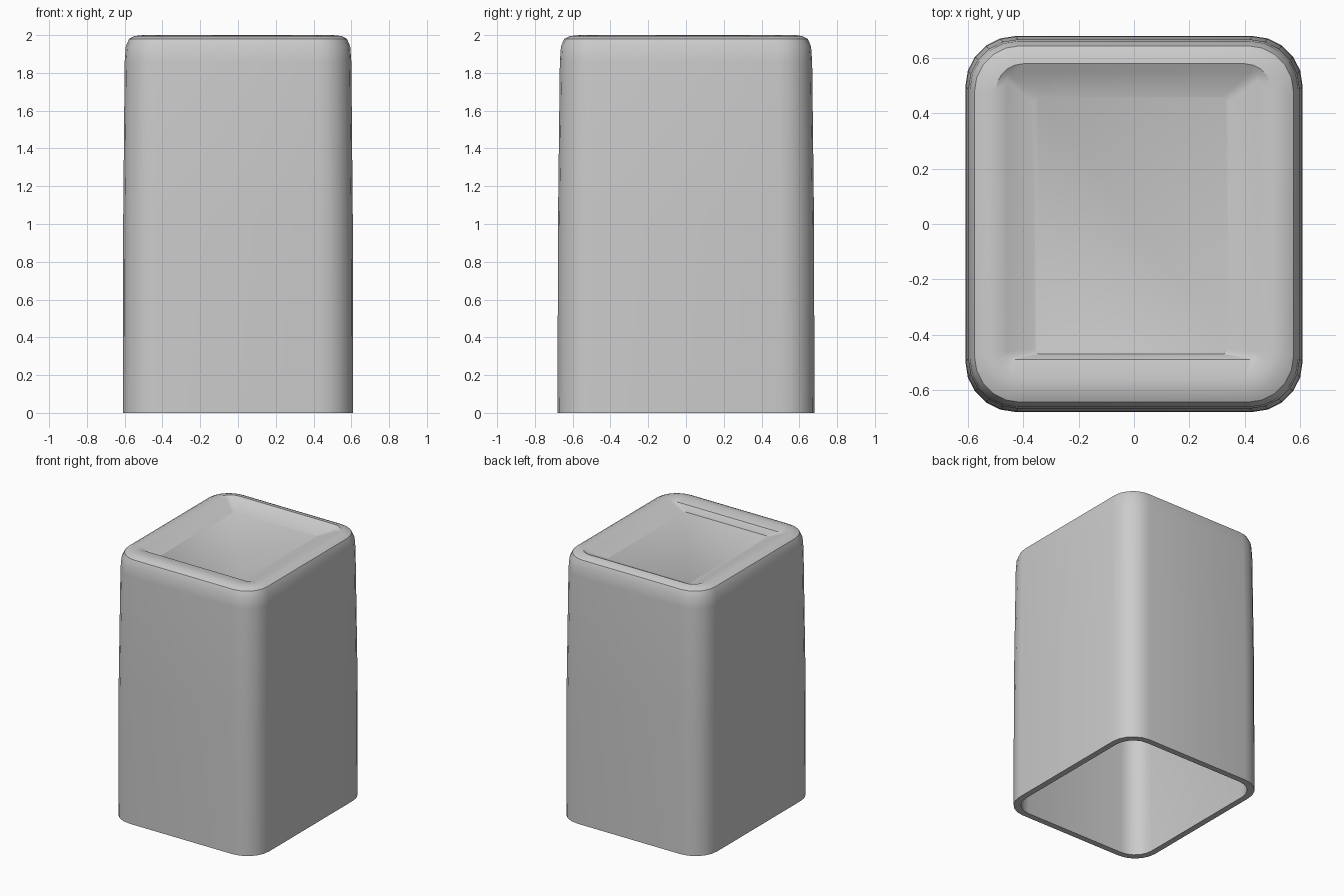
import bpy, bmesh, math

if "Cube" in bpy.data.objects:
    bpy.data.objects.remove(bpy.data.objects["Cube"])


def ring(bm, z, x0, x1, y0, y1, r, seg=5):
    """Rounded rectangle loop of vertices at height z."""
    pts = []
    corners = [(x1 - r, y1 - r, 0), (x0 + r, y1 - r, 90),
               (x0 + r, y0 + r, 180), (x1 - r, y0 + r, 270)]
    for cx, cy, a0 in corners:
        for i in range(seg + 1):
            a = math.radians(a0 + 90 * i / seg)
            pts.append(bm.verts.new((cx + r * math.cos(a), cy + r * math.sin(a), z)))
    return pts


def loft(name, sections):
    """Skin consecutive rings and cap both ends."""
    bm = bmesh.new()
    rings = [ring(bm, *s) for s in sections]
    for a, b in zip(rings, rings[1:]):
        n = len(a)
        for i in range(n):
            j = (i + 1) % n
            bm.faces.new((a[i], a[j], b[j], b[i]))
    bm.faces.new(rings[0])
    bm.faces.new(rings[-1])
    bmesh.ops.recalc_face_normals(bm, faces=bm.faces)
    me = bpy.data.meshes.new(name)
    bm.to_mesh(me)
    bm.free()
    ob = bpy.data.objects.new(name, me)
    bpy.context.collection.objects.link(ob)
    return ob


def sym(z, hx, hy, r):
    return (z, -hx, hx, -hy, hy, r)


sections = [
    # inner cavity, ceiling down to the open base
    sym(1.90, 0.53, 0.60, 0.13),
    sym(1.85, 0.555, 0.63, 0.14),
    sym(0.00, 0.565, 0.635, 0.15),
    # outer wall, base up to the rounded top edge
    sym(0.00, 0.61, 0.68, 0.18),
    sym(1.00, 0.608, 0.678, 0.18),
    sym(1.86, 0.600, 0.668, 0.18),
    sym(1.94, 0.594, 0.662, 0.175),
    sym(1.98, 0.577, 0.645, 0.165),
    sym(1.995, 0.550, 0.615, 0.15),
    # flat rim and shallow sunken panel
    (2.00, -0.50, 0.50, -0.56, 0.58, 0.10),
    (1.985, -0.46, 0.45, -0.49, 0.55, 0.03),
    (1.94, -0.36, 0.34, -0.47, 0.46, 0.02),
]
body = loft("hollow_body", sections)

# smooth shading with sharp edges kept
bpy.ops.object.select_all(action='DESELECT')
body.select_set(True)
bpy.context.view_layer.objects.active = body
bpy.ops.object.shade_smooth_by_angle(angle=math.radians(30))
